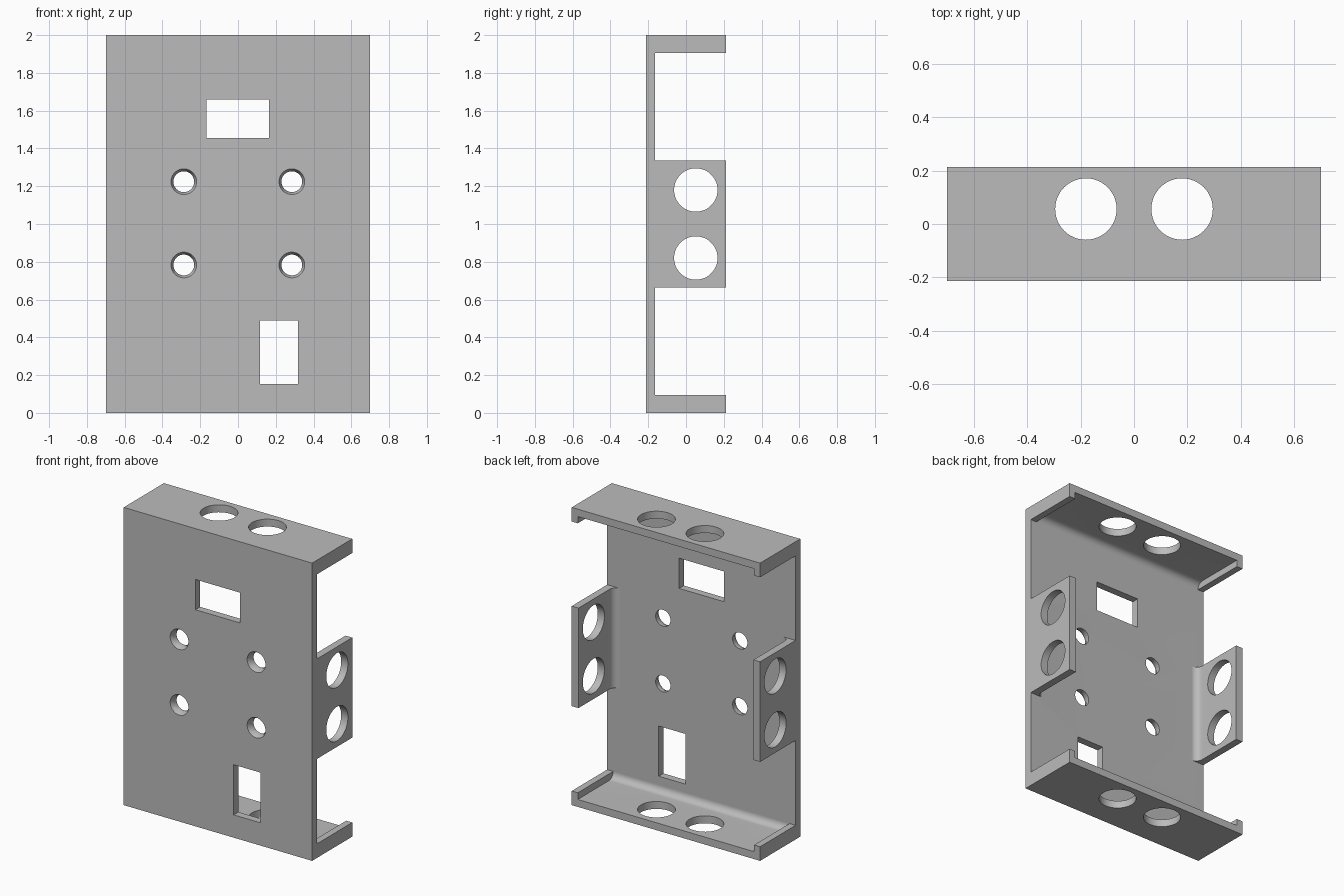
import bpy, bmesh, math
from mathutils import Matrix, Vector

old = bpy.data.objects.get("Cube")
if old:
    bpy.data.objects.remove(old, do_unlink=True)

W, D, H = 0.70, 0.213, 2.0      # half width, half depth, height
T, R = 0.05, 0.045              # sheet thickness, inner bend radius
TAB_LOW, TAB_HIGH = 0.665, 1.337

grey = bpy.data.materials.new("plain grey")
grey.use_nodes = True
grey.diffuse_color = (0.5, 0.5, 0.5, 1)
grey.node_tree.nodes["Principled BSDF"].inputs["Base Color"].default_value = (0.5, 0.5, 0.5, 1)


def make_object(name, bm):
    bmesh.ops.recalc_face_normals(bm, faces=bm.faces)
    mesh = bpy.data.meshes.new(name)
    bm.to_mesh(mesh)
    bm.free()
    mesh.materials.append(grey)
    obj = bpy.data.objects.new(name, mesh)
    bpy.context.collection.objects.link(obj)
    return obj


def box(name, low, high):
    low, high = Vector(low), Vector(high)
    bm = bmesh.new()
    bmesh.ops.create_cube(bm, size=1)
    bmesh.ops.scale(bm, vec=high - low, verts=bm.verts)
    bmesh.ops.translate(bm, vec=(low + high) / 2, verts=bm.verts)
    return make_object(name, bm)


def cone(name, centre, axis, r1, r2, length):
    bm = bmesh.new()
    turn = Vector((0, 0, 1)).rotation_difference(Vector(axis)).to_matrix().to_4x4()
    bmesh.ops.create_cone(bm, cap_ends=True, segments=48, radius1=r1, radius2=r2,
                          depth=length, matrix=Matrix.Translation(centre) @ turn)
    return make_object(name, bm)


def bent_sheet(name, place, start, end):
    """Sheet with a rounded inner bend; place maps (depth, offset, along) to a point."""
    inner = -D + T
    profile = [(-D, 0), (D, 0), (D, T)]
    for i in range(11):
        a = -math.pi / 2 - i / 10 * math.pi / 2
        profile.append((inner + R + R * math.cos(a), T + R + R * math.sin(a)))
    profile.append((-D, T + R))
    bm = bmesh.new()
    ends = [[bm.verts.new(place(y, d, k)) for y, d in profile] for k in (start, end)]
    for ring in ends:
        bm.faces.new(ring)
    n = len(profile)
    for i in range(n):
        j = (i + 1) % n
        bm.faces.new((ends[0][i], ends[0][j], ends[1][j], ends[1][i]))
    return make_object(name, bm)


def combine(target, others, operation):
    bpy.context.view_layer.objects.active = target
    for other in others:
        other.hide_render = True
        mod = target.modifiers.new(other.name, 'BOOLEAN')
        mod.operation = operation
        mod.solver = 'EXACT'
        mod.object = other
        bpy.ops.object.modifier_apply(modifier=mod.name)
        bpy.data.objects.remove(other, do_unlink=True)


# Face plate
bracket = box("mounting_bracket", (-W, -D, 0), (W, -D + T, H))

# End flanges with ribs at their corners, and side tabs
parts = [
    bent_sheet("bottom_flange", lambda y, d, k: (k, y, d), -W, W),
    bent_sheet("top_flange", lambda y, d, k: (k, y, H - d), -W, W),
]
for side, name in ((1, "left"), (-1, "right")):
    parts.append(bent_sheet(name + "_tab", lambda y, d, k: (side * (W - d), y, k),
                            TAB_LOW, TAB_HIGH))
    x0, x1 = sorted((side * W, side * (W - R)))
    parts.append(box(name + "_bottom_rib", (x0, -D, 0), (x1, D, T + R)))
    parts.append(box(name + "_top_rib", (x0, -D, H - T - R), (x1, D, H)))
combine(bracket, parts, 'UNION')

# Windows and round cable holes through the flanges and tabs
cutters = [
    box("upper_window", (-0.167, -0.3, 1.455), (0.165, 0, 1.658)),
    box("lower_window", (0.117, -0.3, 0.153), (0.317, 0, 0.49)),
]
for s in (-1, 1):
    cutters.append(cone("flange_hole", (s * 0.18, 0.056, 1), (0, 0, 1), 0.115, 0.115, 3))
    cutters.append(cone("tab_hole", (0, 0.052, 1 + s * 0.18), (1, 0, 0), 0.115, 0.115, 3))

# Countersunk screw holes
for x in (-0.287, 0.285):
    for z in (0.783, 1.224):
        cutters.append(cone("screw_hole", (x, -D, z), (0, 1, 0), 0.055, 0.055, 0.3))
        cutters.append(cone("countersink", (x, -D, z), (0, 1, 0), 0.081, 0.055, 0.05))
combine(bracket, cutters, 'DIFFERENCE')

# Smooth bends and holes, sharp sheet edges
for o in bpy.context.selected_objects:
    o.select_set(False)
bracket.select_set(True)
bpy.context.view_layer.objects.active = bracket
bpy.ops.object.shade_smooth_by_angle(angle=math.radians(30))
